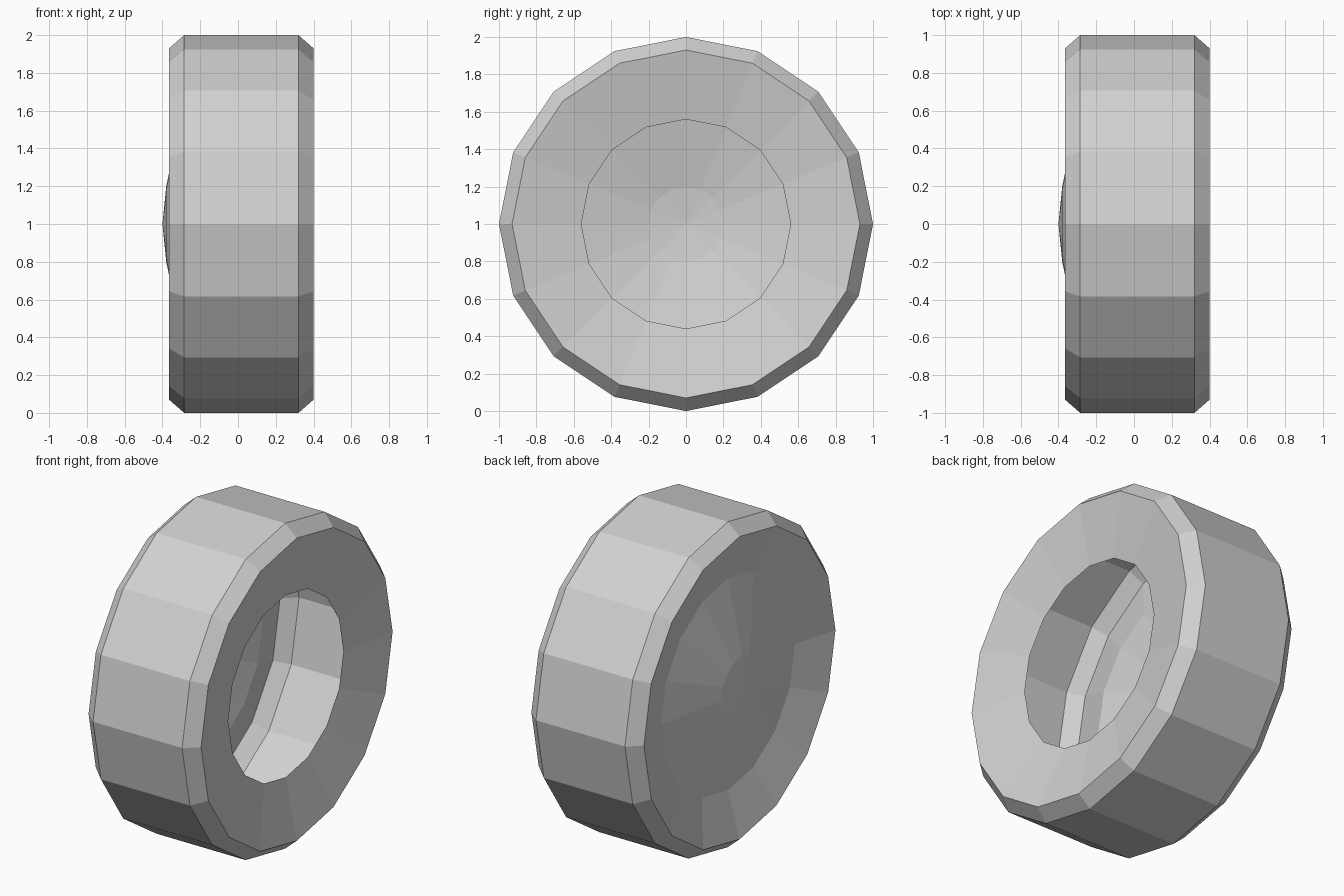
import bpy
import bmesh
import math

if "Cube" in bpy.data.objects:
    bpy.data.objects.remove(bpy.data.objects["Cube"])

SIDES = 16

# Plain grey for the whole wheel
grey = bpy.data.materials.new("light_grey")
grey.diffuse_color = (0.64, 0.64, 0.64, 1.0)
grey.use_nodes = True
grey.node_tree.nodes["Principled BSDF"].inputs["Base Color"].default_value = grey.diffuse_color

# Cross-section (x, radius): closed dished side, tread, then open dished side
profile = [
    (-0.38, 0.20),    # hub cap edge
    (-0.285, 0.65),   # bottom of the outer dish
    (-0.365, 0.93),   # closed side rim
    (-0.285, 1.0),    # tread edge
    (0.32, 1.0),      # tread edge
    (0.40, 0.93),     # open side rim
    (0.325, 0.56),    # edge of the opening
]


def ring(bm, x, radius):
    """One circle of vertices around the x axle."""
    angles = [2 * math.pi * i / SIDES for i in range(SIDES)]
    return [bm.verts.new((x, radius * math.cos(a), radius * math.sin(a)))
            for a in angles]


bm = bmesh.new()
rings = [ring(bm, x, r) for x, r in profile]

# Hub cap point
tip = bm.verts.new((-0.40, 0, 0))
for i in range(SIDES):
    bm.faces.new((tip, rings[0][(i + 1) % SIDES], rings[0][i]))

# Skin between neighbouring rings
for a, b in zip(rings, rings[1:]):
    for i in range(SIDES):
        j = (i + 1) % SIDES
        bm.faces.new((a[i], a[j], b[j], b[i]))

mesh = bpy.data.meshes.new("wheel")
bm.to_mesh(mesh)
bm.free()
mesh.materials.append(grey)

wheel = bpy.data.objects.new("wheel", mesh)
wheel.location.z = 1.0
bpy.context.collection.objects.link(wheel)
